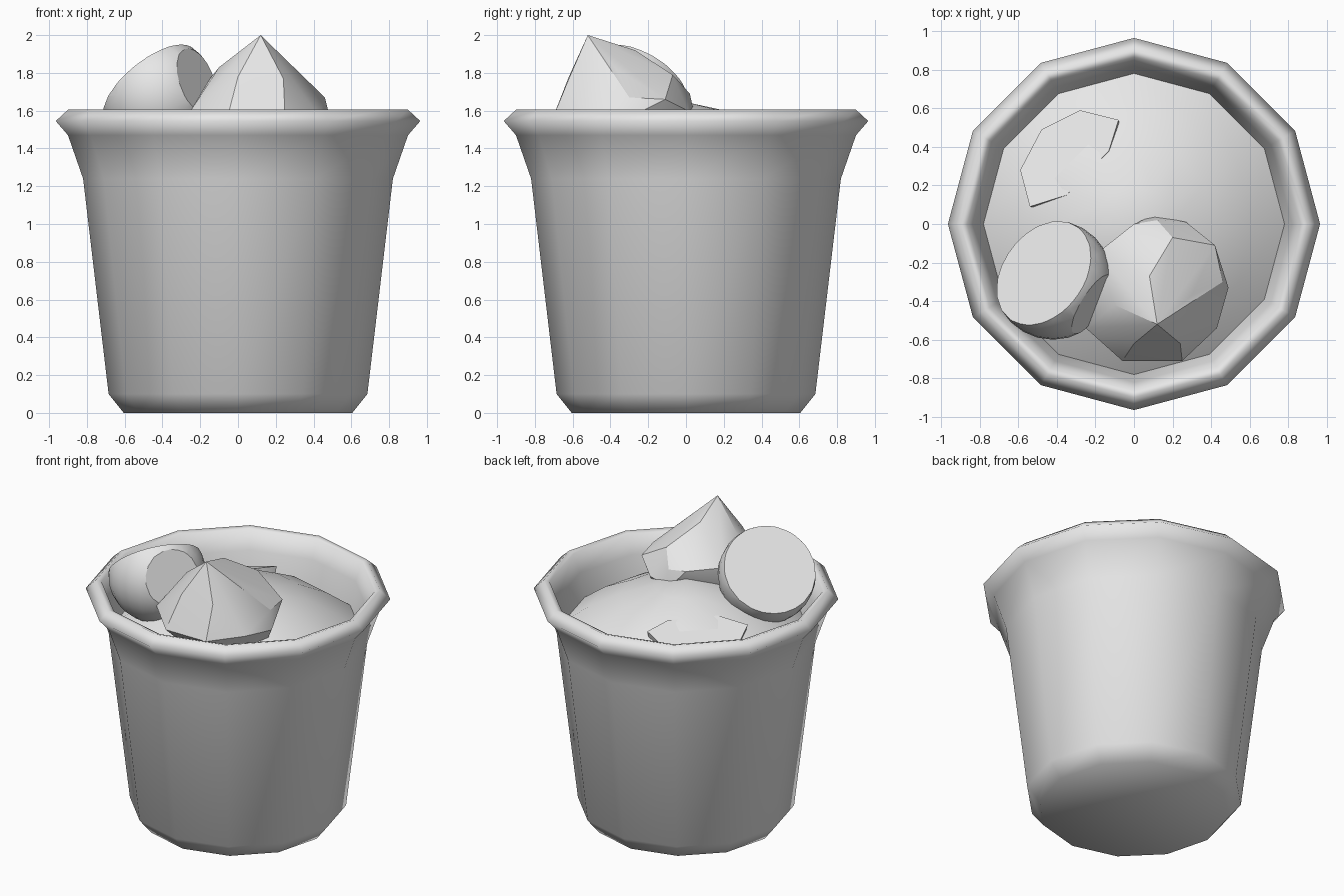
import bpy
import bmesh
import math
from mathutils import Vector

cube = bpy.data.objects.get("Cube")
if cube:
    bpy.data.objects.remove(cube, do_unlink=True)

SIDES = 12

# One plain grey for everything
grey = bpy.data.materials.new("light_grey")
grey.use_nodes = True
grey.diffuse_color = (0.8, 0.8, 0.8, 1)
for node in grey.node_tree.nodes:
    if node.type == 'BSDF_PRINCIPLED':
        node.inputs["Base Color"].default_value = grey.diffuse_color


def finish(name, bm, angle):
    """Turn a bmesh into a shaded object."""
    bmesh.ops.recalc_face_normals(bm, faces=bm.faces)
    mesh = bpy.data.meshes.new(name)
    bm.to_mesh(mesh)
    bm.free()
    mesh.materials.append(grey)
    obj = bpy.data.objects.new(name, mesh)
    bpy.context.collection.objects.link(obj)
    bpy.ops.object.select_all(action='DESELECT')
    obj.select_set(True)
    bpy.context.view_layer.objects.active = obj
    bpy.ops.object.shade_smooth_by_angle(angle=math.radians(angle))
    return obj


def lathe(name, profile, angle):
    """Spin a (radius, height) profile around z."""
    bm = bmesh.new()
    verts = [bm.verts.new((r, 0, z)) for r, z in profile]
    edges = [bm.edges.new(pair) for pair in zip(verts, verts[1:])]
    bmesh.ops.spin(bm, geom=verts + edges, cent=(0, 0, 0), axis=(0, 0, 1),
                   angle=math.tau, steps=SIDES, use_duplicate=False)
    bmesh.ops.remove_doubles(bm, verts=bm.verts, dist=0.0005)
    return finish(name, bm, angle)


def hull(name, points, angle):
    """Wrap points in a convex stone."""
    bm = bmesh.new()
    for p in points:
        bm.verts.new(p)
    result = bmesh.ops.convex_hull(bm, input=bm.verts)
    loose = [v for v in result["geom_interior"] if isinstance(v, bmesh.types.BMVert)]
    bmesh.ops.delete(bm, geom=loose, context='VERTS')
    return finish(name, bm, angle)


# Bucket: chamfered foot, flared wall, rolled rim, inner wall and hidden floor
lathe("bucket", [(0, 0), (0.605, 0), (0.685, 0.1), (0.82, 1.24), (0.9, 1.47),
                 (0.965, 1.545), (0.9, 1.605), (0.865, 1.595), (0.82, 1.47),
                 (0.78, 1.31), (0.75, 1.15), (0, 1.15)], 100)

# Domed filling
lathe("filling", [(0, 1.645), (0.2, 1.602), (0.42, 1.53), (0.62, 1.43),
                  (0.785, 1.31)], 60)

# Round stone with a large sloping cut and a smaller side cut
bm = bmesh.new()
bmesh.ops.create_uvsphere(bm, u_segments=24, v_segments=16, radius=0.31)
for direction, offset in [((-0.57, 0.42, 0.71), 0.085), ((0.8, -0.5, 0.3), 0.25)]:
    normal = Vector(direction).normalized()
    bmesh.ops.bisect_plane(bm, geom=bm.verts[:] + bm.edges[:] + bm.faces[:],
                           plane_co=normal * offset, plane_no=normal,
                           clear_outer=True)
    rim = [e for e in bm.edges if e.is_boundary]
    bmesh.ops.holes_fill(bm, edges=rim, sides=0)
bmesh.ops.translate(bm, verts=bm.verts, vec=(-0.42, -0.29, 1.68))
finish("cut_stone", bm, 30)

# Pointed stone: peak, shoulders, then a buried skirt
hull("pointed_stone", [
    (0.12, -0.52, 2.0), (0.08, -0.27, 1.92), (0.2, -0.07, 1.79),
    (-0.1, -0.42, 1.83), (-0.19, -0.15, 1.72), (0, 0, 1.7), (0.12, 0.02, 1.69),
    (0, -0.62, 1.78), (0.24, -0.62, 1.77), (0.3, -0.37, 1.82),
    (0.42, -0.11, 1.66), (0.46, -0.3, 1.67), (0.25, -0.71, 1.55),
    (-0.06, -0.71, 1.55), (-0.25, -0.54, 1.6), (0.43, -0.54, 1.57),
    (0.49, -0.33, 1.55), (0.1, 0.045, 1.58), (0.27, 0.01, 1.6),
    (-0.22, -0.2, 1.55), (0.2, -0.5, 1.25), (0, -0.3, 1.25), (0.3, -0.2, 1.25)], 27)

# Buried stone: only a tilted flat face shows above the filling
outline = [(-0.08, 0.54), (-0.28, 0.59), (-0.48, 0.49), (-0.59, 0.28),
           (-0.54, 0.09), (-0.35, 0.15), (-0.13, 0.38)]
points = []
for x, y in outline:
    z = 1.44 + (0.615 - (y - x) / math.sqrt(2)) * 0.4
    points += [(x, y, z), (x * 0.9, y * 0.9, z - 0.15)]
hull("buried_stone", points, 30)
